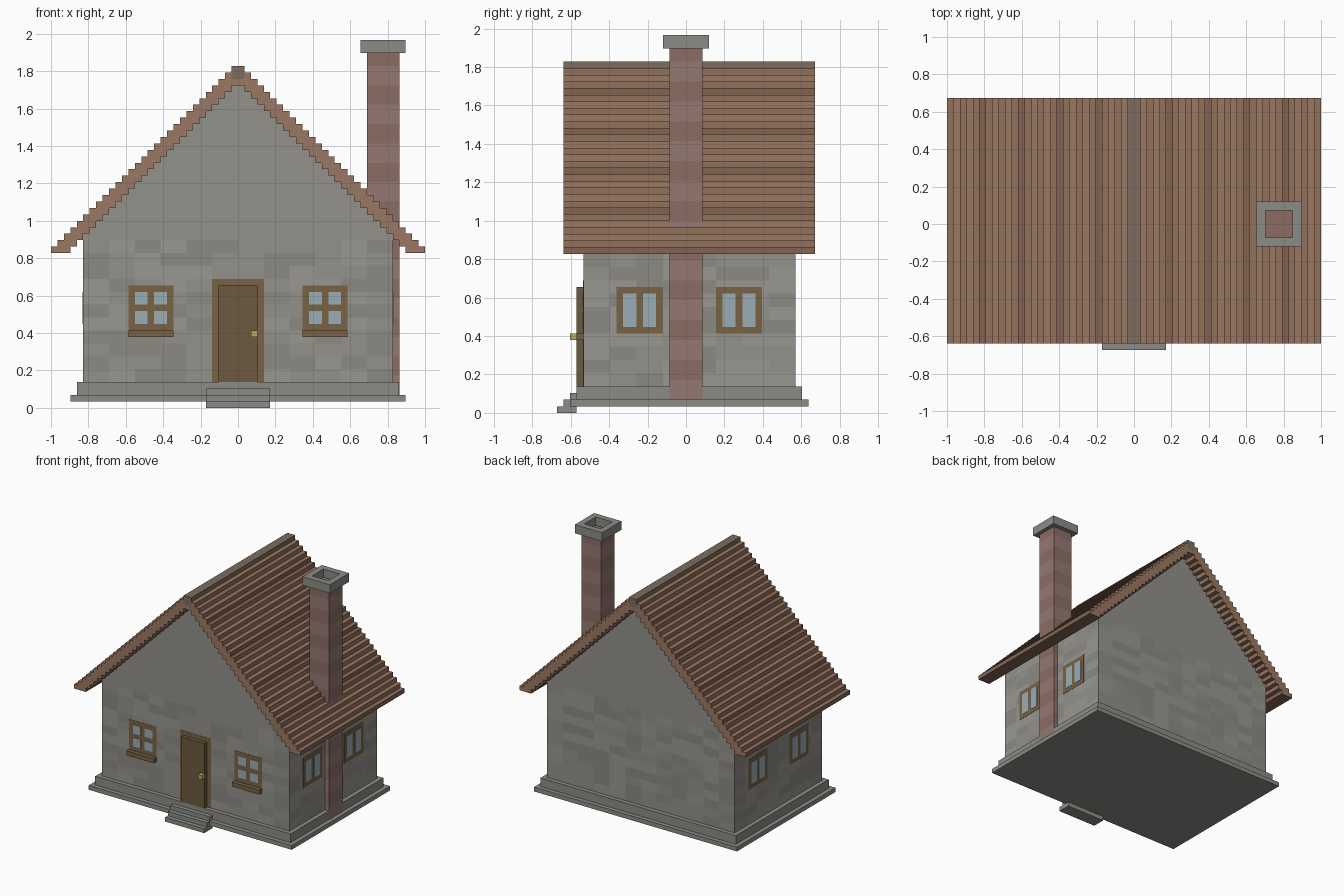
import bpy, bmesh, random
from mathutils import Vector

if "Cube" in bpy.data.objects:
    bpy.data.objects.remove(bpy.data.objects["Cube"])

random.seed(4)
U = 1 / 29          # one block; all sizes below are in blocks
E = 0.06            # tiny lift for flush inlays


def mat(name, r, g, b):
    m = bpy.data.materials.new(name)
    m.diffuse_color = (r, g, b, 1)
    m.use_nodes = True
    m.node_tree.nodes["Principled BSDF"].inputs["Base Color"].default_value = m.diffuse_color
    return m


STONE = [mat("stone_%d" % i, v, v * .97, v * .88) for i, v in enumerate((.29, .26, .32))]
TILE = [mat("tile_light", .33, .19, .125), mat("tile_mid", .29, .165, .105), mat("tile_dark", .23, .125, .085)]
BRICK = [mat("brick_light", .30, .19, .165), mat("brick_dark", .26, .155, .13)]
SLAB = mat("slab", .26, .26, .24)
RIDGE = mat("ridge_tile", .20, .155, .115)
WOOD = mat("wood", .19, .125, .06)
DOOR = mat("door_wood", .15, .10, .05)
GLASS = mat("glass", .33, .42, .47)
BRASS = mat("brass", .50, .40, .12)


def finish(name, bm, mats):
    bmesh.ops.recalc_face_normals(bm, faces=bm.faces)
    bmesh.ops.scale(bm, vec=(U, U, U), verts=bm.verts)
    me = bpy.data.meshes.new(name)
    bm.to_mesh(me)
    bm.free()
    for m in mats:
        me.materials.append(m)
    ob = bpy.data.objects.new(name, me)
    bpy.context.collection.objects.link(ob)
    return ob


def box_bm(x0, x1, y0, y1, z0, z1):
    bm = bmesh.new()
    bmesh.ops.create_cube(bm, size=1)
    for v in bm.verts:
        v.co = Vector(((x0 + x1) / 2 + v.co.x * (x1 - x0),
                       (y0 + y1) / 2 + v.co.y * (y1 - y0),
                       (z0 + z1) / 2 + v.co.z * (z1 - z0)))
    return bm


def box(name, m, *dims):
    return finish(name, box_bm(*dims), [m])


def prism_bm(profile, y0, y1):
    bm = bmesh.new()
    f = bm.faces.new([bm.verts.new((x, y0, z)) for x, z in profile])
    ext = bmesh.ops.extrude_face_region(bm, geom=[f])["geom"]
    bmesh.ops.translate(bm, vec=(0, y1 - y0, 0), verts=[v for v in ext if isinstance(v, bmesh.types.BMVert)])
    return bm


def cut(bm, axis, values):
    no = Vector((0, 0, 0))
    no[axis] = 1
    for v in values:
        bmesh.ops.bisect_plane(bm, geom=bm.verts[:] + bm.edges[:] + bm.faces[:], plane_co=no * v, plane_no=no)


# plinth and front steps
box("plinth_lower", SLAB, -26, 26, -17.5, 18.5, 1, 2)
box("plinth_upper", SLAB, -25, 25, -16.5, 17.5, 2, 4)
for i in range(3):
    box("step_%d" % (i + 1), SLAB, -5, 5, -19.5 + i, -16.5 + (i > 0), i, i + 1)

# gabled walls, lower part laid in stone courses
bm = prism_bm([(-24, 4), (24, 4), (24, 27.5), (0, 51.5), (-24, 27.5)], -15.5, 16.5)
cut(bm, 2, range(6, 28, 2))
cut(bm, 0, range(-20, 24, 4))
cut(bm, 1, [-11.5 + 4 * i for i in range(7)])
bm.normal_update()
for f in bm.faces:
    f.material_index = random.randrange(3) if f.calc_center_median().z < 26 else 0
finish("walls", bm, STONE)

# stepped roof
upper, lower = [], []
for k in range(29):
    xo, xi = 29 - k, 28 - k
    top, bot = min(25 + k, 52) if k < 28 else 51, max(22 + k, 24)
    upper += [(xo, top), (xi, top)]
    lower += [(xo, bot), (xi, bot)]


def tidy(pts):
    # drop points lying in the middle of a straight run, and the centre point
    pts = [p for p in pts if p[0] > 0]
    return [p for i, p in enumerate(pts) if i in (0, len(pts) - 1) or not
            (pts[i - 1][1] == p[1] == pts[i + 1][1])]


up, lo = tidy(upper), tidy(lower)
half = lo[::-1] + up
profile = half + [(-x, z) for x, z in reversed(half)]
bm = prism_bm(profile, -18.5, 19.5)
bm.normal_update()
for f in bm.faces:
    if abs(f.normal.y) < .5:
        z = f.calc_center_median().z
        f.material_index = 2 if int(z) % 6 == 0 else int(z) % 2
finish("roof", bm, TILE)
box("ridge", RIDGE, -1, 1, -18.5, 19.5, 51, 53)

# chimney stack in brick bands
bm = box_bm(20, 25 + E, -2.5, 2.5, 2, 55)
cut(bm, 2, range(5, 55, 3))
for f in bm.faces:
    f.material_index = int(f.calc_center_median().z - 2) // 3 % 2
finish("chimney", bm, BRICK)

# chimney cap with flue opening
bm = box_bm(19, 26, -3.5, 3.5, 55, 57)
bm.faces.ensure_lookup_table()
top = max(bm.faces, key=lambda f: f.calc_center_median().z)
bmesh.ops.inset_individual(bm, faces=[top], thickness=2)
flue = bmesh.ops.extrude_discrete_faces(bm, faces=[top])["faces"][0]
# walls of the flue are bridged by the region extrusion of the inset face
if not all(len(e.link_faces) == 2 for e in flue.edges):
    flue = bmesh.ops.extrude_face_region(bm, geom=[flue])["geom"]
    flue = [g for g in flue if isinstance(g, bmesh.types.BMFace)][0]
bmesh.ops.translate(bm, vec=(0, 0, -1.9), verts=flue.verts)
flue.material_index = 1
finish("chimney_cap", bm, [SLAB, BRICK[1]])

# door
box("door_frame", WOOD, -4, 4, -15.5 - E, -15, 4, 20)
box("door", DOOR, -3, 3, -16.5, -15, 4, 19)
box("door_knob", BRASS, 2, 3, -17.5, -16.5, 11, 12)

# front windows with sills
for side, x in (("left", -17), ("right", 10)):
    box("front_window_frame_" + side, WOOD, x, x + 7, -15.5 - E, -15, 12, 19)
    box("front_window_sill_" + side, WOOD, x, x + 7, -16.5, -15, 11, 12)
    for px in (1, 4):
        for pz in (13, 16):
            box("front_pane_" + side, GLASS, x + px, x + px + 2, -15.5 - 2 * E, -15, pz, pz + 2)

# side windows on both walls
for s, side in ((-1, "left"), (1, "right")):
    for y in (-10.5, 4.5):
        a, b = sorted((s * 23.5, s * (24 + E)))
        box("side_window_frame_" + side, WOOD, a, b, y, y + 7, 12, 19)
        a, b = sorted((s * 23.5, s * (24 + 2 * E)))
        for py in (1, 4):
            box("side_pane_" + side, GLASS, a, b, y + py, y + py + 2, 13, 18)
